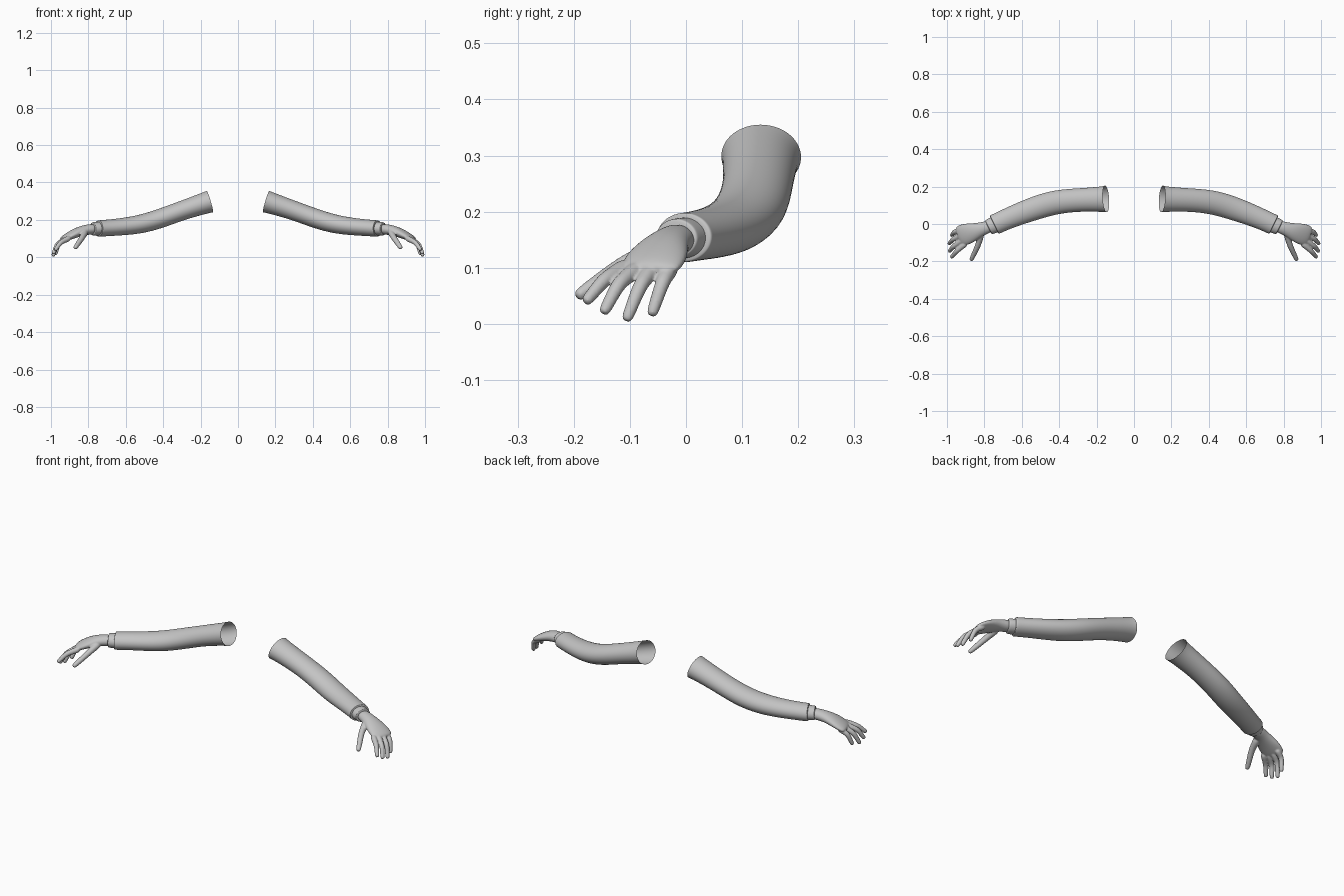
import bpy, bmesh, math
from mathutils import Vector

cube = bpy.data.objects.get("Cube")
if cube:
    bpy.data.objects.remove(cube, do_unlink=True)


def material(name, rgb):
    m = bpy.data.materials.new(name)
    m.use_nodes = True
    m.diffuse_color = (*rgb, 1)
    m.node_tree.nodes["Principled BSDF"].inputs["Base Color"].default_value = (*rgb, 1)
    return m


GREY = material("plain grey", (0.55, 0.55, 0.55))


def loft(bm, rings, sides=16, caps=False):
    """Skin a tube through rings given as (x, y, z, half width, half height)."""
    centres = [Vector(r[:3]) for r in rings]
    loops = []
    for i, r in enumerate(rings):
        tangent = (centres[min(i + 1, len(rings) - 1)] - centres[max(i - 1, 0)]).normalized()
        side = tangent.cross(Vector((0, 0, 1))).normalized()
        up = side.cross(tangent)
        loop = []
        for k in range(sides):
            a = math.tau * k / sides
            loop.append(bm.verts.new(centres[i] + side * r[3] * math.cos(a) + up * r[4] * math.sin(a)))
        loops.append(loop)
    for a, b in zip(loops, loops[1:]):
        for k in range(sides):
            n = (k + 1) % sides
            bm.faces.new((a[k], a[n], b[n], b[k]))
    if caps:
        bm.faces.new(loops[0][::-1])
        bm.faces.new(loops[-1])


def finish(bm, name, fuse=False):
    """Make the object, smooth it and mirror it to the other arm."""
    bmesh.ops.recalc_face_normals(bm, faces=bm.faces)
    for f in bm.faces:
        f.smooth = True
    mesh = bpy.data.meshes.new(name)
    bm.to_mesh(mesh)
    bm.free()
    mesh.materials.append(GREY)
    ob = bpy.data.objects.new(name, mesh)
    bpy.context.collection.objects.link(ob)
    sub = ob.modifiers.new("Rounding", "SUBSURF")
    sub.levels = sub.render_levels = 2
    if fuse:
        rem = ob.modifiers.new("Fuse", "REMESH")
        rem.mode = "VOXEL"
        rem.voxel_size = 0.0035
        rem.use_smooth_shade = True
        soft = ob.modifiers.new("Soften", "SMOOTH")
        soft.factor = 0.5
        soft.iterations = 3
    mir = ob.modifiers.new("Other arm", "MIRROR")
    mir.use_mirror_merge = False
    return ob


# Sleeves: open at the shoulder, bent at the elbow, turned in at the cuff
bm = bmesh.new()
loft(bm, [
    (0.15, 0.134, 0.298, 0.073, 0.061),
    (0.18, 0.132, 0.289, 0.068, 0.058),
    (0.30, 0.129, 0.250, 0.063, 0.052),
    (0.42, 0.118, 0.205, 0.066, 0.053),
    (0.52, 0.088, 0.176, 0.065, 0.051),
    (0.62, 0.052, 0.163, 0.060, 0.047),
    (0.70, 0.018, 0.157, 0.056, 0.045),
    (0.738, 0.000, 0.154, 0.056, 0.045),
    (0.745, -0.003, 0.154, 0.056, 0.045),
    (0.747, -0.004, 0.154, 0.054, 0.043),
    (0.748, -0.0045, 0.154, 0.042, 0.034)])
finish(bm, "sleeves")

# Glove cuffs: short bands stepping down from sleeve to wrist
bm = bmesh.new()
loft(bm, [
    (0.725, 0.006, 0.154, 0.046, 0.037),
    (0.755, -0.008, 0.153, 0.045, 0.037),
    (0.774, -0.016, 0.152, 0.043, 0.036),
    (0.778, -0.018, 0.152, 0.042, 0.035),
    (0.779, -0.0185, 0.152, 0.030, 0.025)])
finish(bm, "glove_cuffs")

# Hands: wrist and palm, four curled fingers and a thumb, fused together
bm = bmesh.new()
loft(bm, [
    (0.755, -0.008, 0.152, 0.034, 0.030),
    (0.81, -0.025, 0.148, 0.035, 0.028),
    (0.85, -0.040, 0.137, 0.047, 0.027),
    (0.89, -0.052, 0.120, 0.058, 0.023),
    (0.925, -0.062, 0.102, 0.058, 0.018),
    (0.942, -0.068, 0.092, 0.048, 0.011)], caps=True)
digits = [
    [(0.915, -0.025, 0.104), (0.960, -0.042, 0.074), (0.976, -0.062, 0.014)],
    [(0.915, -0.055, 0.104), (0.968, -0.082, 0.068), (0.990, -0.107, 0.005)],
    [(0.910, -0.080, 0.104), (0.966, -0.120, 0.072), (0.988, -0.148, 0.018)],
    [(0.895, -0.100, 0.106), (0.948, -0.145, 0.080), (0.978, -0.180, 0.038)],
    [(0.815, -0.045, 0.138), (0.834, -0.115, 0.104), (0.872, -0.195, 0.048)]]
for path in digits:
    base, mid, tip = (Vector(p) for p in path)
    width = 0.017 if path is digits[-1] else 0.0145
    steps = [(base, width * 1.25), (base.lerp(mid, 0.6), width), (mid, width * 0.95),
             (mid.lerp(tip, 0.5), width * 0.85), (mid.lerp(tip, 0.92), width * 0.75),
             (tip, width * 0.5)]
    loft(bm, [(*p, r, r) for p, r in steps], sides=10, caps=True)
finish(bm, "hands", fuse=True)
